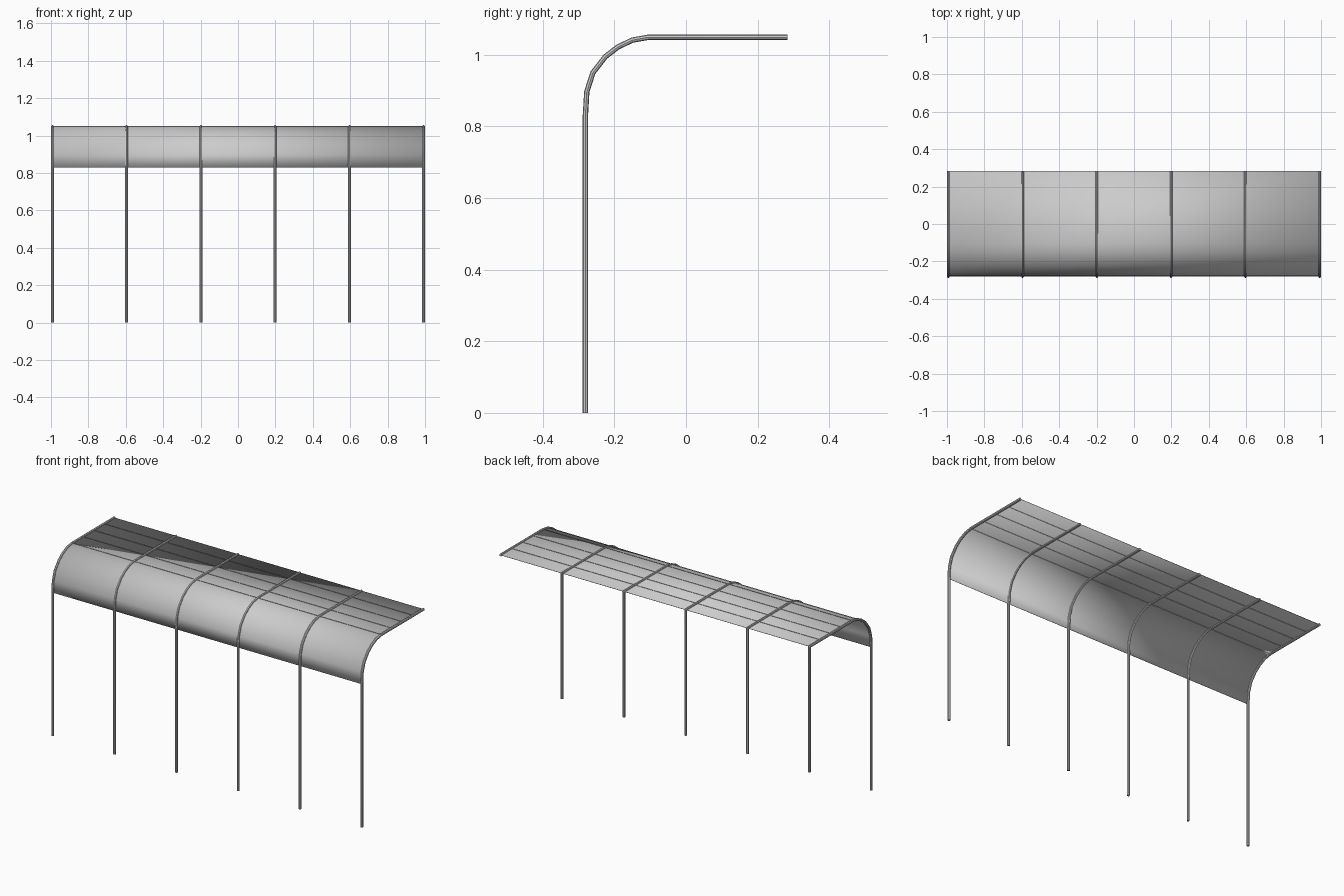
import bpy
import bmesh
from mathutils import Vector

cube = bpy.data.objects.get("Cube")
if cube:
    bpy.data.objects.remove(cube, do_unlink=True)

TUBE_R = 0.0075
END_X = 1.0 - TUBE_R
BAYS = 5
BACK_Y = 0.284
TOP_Z = 1.049

# Side profile of the bend as (y, z), from the post up to the flat roof
BEND = [(-0.281, 0.83), (-0.277, 0.897), (-0.26, 0.95), (-0.225, 0.995),
        (-0.19, 1.022), (-0.15, 1.041), (-0.105, TOP_Z), (BACK_Y, TOP_Z)]


def make_material(name, rgb):
    mat = bpy.data.materials.new(name)
    mat.use_nodes = True
    color = (*rgb, 1.0)
    mat.diffuse_color = color
    mat.node_tree.nodes["Principled BSDF"].inputs["Base Color"].default_value = color
    return mat


def add_object(name, mesh, x=0.0):
    obj = bpy.data.objects.new(name, mesh)
    obj.location.x = x
    bpy.context.collection.objects.link(obj)
    return obj


def strip_mesh(name, points, mat):
    """Sweep a (y, z) polyline along x over the full width."""
    bm = bmesh.new()
    rows = [[bm.verts.new((x, y, z)) for x in (-END_X, END_X)] for y, z in points]
    for a, b in zip(rows, rows[1:]):
        bm.faces.new((a[0], a[1], b[1], b[0])).smooth = True
    mesh = bpy.data.meshes.new(name)
    bm.to_mesh(mesh)
    bm.free()
    mesh.materials.append(mat)
    return mesh


gray = make_material("light gray", (0.6, 0.6, 0.6))

# Bent tube frame, swept once and shared by every frame
curve = bpy.data.curves.new("frame_path", "CURVE")
curve.dimensions = "3D"
curve.bevel_depth = TUBE_R
curve.bevel_resolution = 2
curve.use_fill_caps = True
path = [(-0.281, 0.0)] + BEND
spline = curve.splines.new("POLY")
spline.points.add(len(path) - 1)
for point, (y, z) in zip(spline.points, path):
    point.co = (0, y, z, 1)
spline.use_smooth = True
helper = add_object("frame_path", curve)
bpy.context.view_layer.update()
depsgraph = bpy.context.evaluated_depsgraph_get()
tube = bpy.data.meshes.new_from_object(helper.evaluated_get(depsgraph))
tube.name = "frame_tube"
tube.materials.clear()
tube.materials.append(gray)
bpy.data.objects.remove(helper, do_unlink=True)

for i in range(BAYS + 1):
    add_object(f"frame_{i + 1}", tube, -END_X + 2 * END_X * i / BAYS)

# Curved roof sheet
sheet = add_object("roof_sheet", strip_mesh("roof_sheet", BEND, gray))
solid = sheet.modifiers.new("thickness", "SOLIDIFY")
solid.thickness = 0.002
solid.offset = 0

# Hair-thin seams between the flat roof strips
flat_start = BEND[-2][0]
for i in range(4):
    y = flat_start + (BACK_Y - flat_start) * i / 4
    seam = [(y, TOP_Z - 0.003), (y, TOP_Z + 0.003)]
    add_object(f"roof_seam_{i + 1}", strip_mesh("roof_seam", seam, gray))

# Smooth the rounded surfaces while keeping the cut ends sharp
bpy.ops.object.select_all(action="DESELECT")
for obj in bpy.context.collection.objects:
    if obj.name in ("frame_1", "roof_sheet"):
        obj.select_set(True)
        bpy.context.view_layer.objects.active = obj
bpy.ops.object.shade_smooth_by_angle(angle=0.7)
